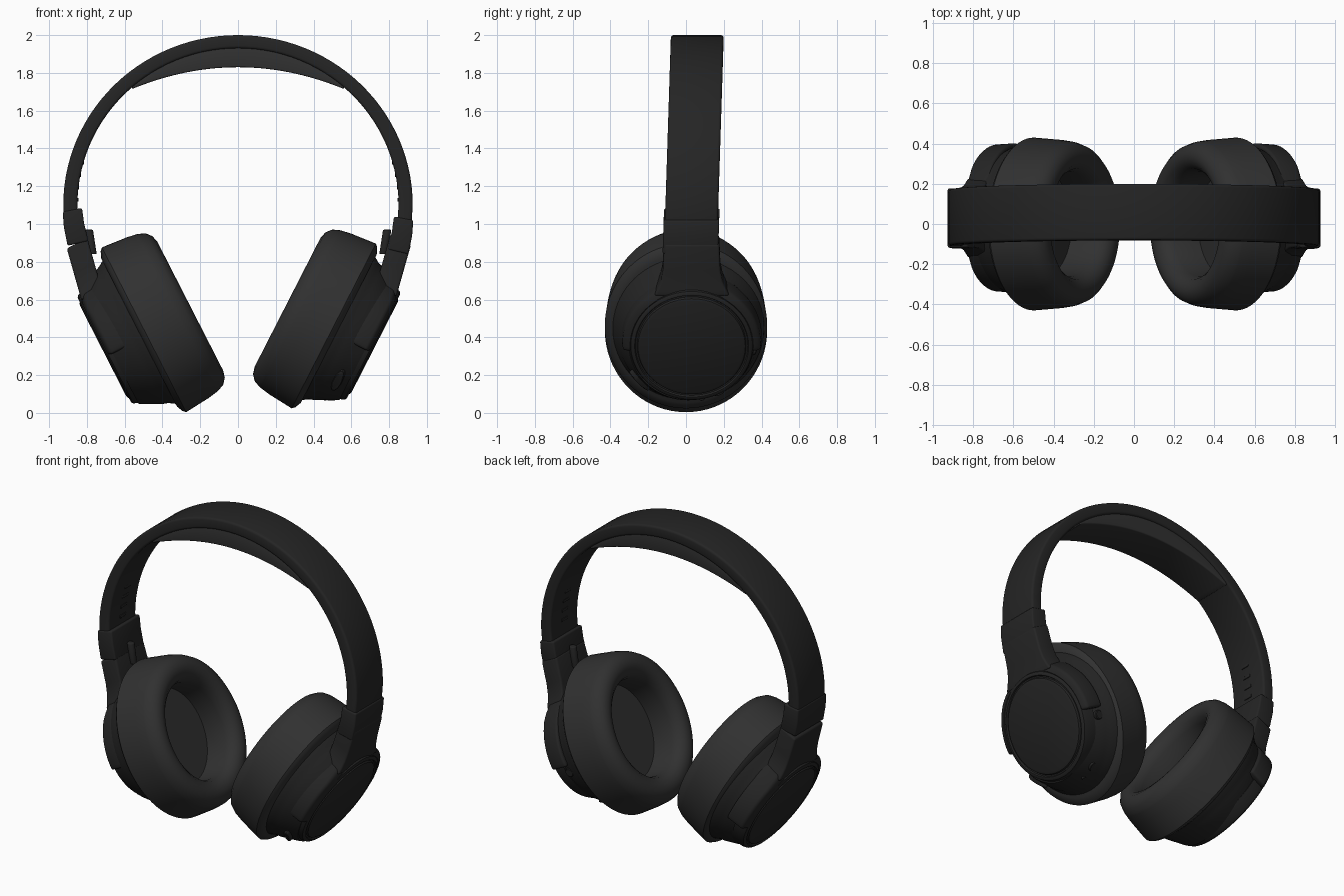
import bpy, bmesh
from math import sin, cos, pi, radians

if "Cube" in bpy.data.objects:
    bpy.data.objects.remove(bpy.data.objects["Cube"])


def material(name, c):
    m = bpy.data.materials.new(name)
    m.diffuse_color = (c, c, c, 1)
    m.use_nodes = True
    m.node_tree.nodes["Principled BSDF"].inputs["Base Color"].default_value = m.diffuse_color
    return m


BLACK = material("black_plastic", 0.018)
SOFT = material("soft_padding", 0.03)


def loft(name, rings, mat=BLACK, bevel=0.0, angle=35):
    """Skin a list of equal vertex rings, cap both ends, bevel and smooth."""
    bm = bmesh.new()
    vs = [[bm.verts.new(p) for p in r] for r in rings]
    n = len(rings[0])
    for a, b in zip(vs, vs[1:]):
        for i in range(n):
            bm.faces.new((a[i], a[(i + 1) % n], b[(i + 1) % n], b[i]))
    bm.faces.new(vs[0])
    bm.faces.new(vs[-1])
    bmesh.ops.recalc_face_normals(bm, faces=bm.faces[:])
    me = bpy.data.meshes.new(name)
    bm.to_mesh(me)
    bm.free()
    ob = bpy.data.objects.new(name, me)
    bpy.context.collection.objects.link(ob)
    me.materials.append(mat)
    bpy.ops.object.select_all(action='DESELECT')
    ob.select_set(True)
    bpy.context.view_layer.objects.active = ob
    if bevel:
        b = ob.modifiers.new("bevel", 'BEVEL')
        b.width, b.segments, b.angle_limit = bevel, 3, radians(40)
        bpy.ops.object.modifier_apply(modifier="bevel")
    bpy.ops.object.shade_smooth_by_angle(angle=radians(angle))
    return ob


def strip(name, outer, inner, w, mat=BLACK, bevel=0.01):
    """Band section between two x-z curves; it leans back slightly with height."""
    rings = []
    for (xo, zo), (xi, zi) in zip(outer, inner):
        yo, yi = 0.06 + (zo - 2) * 0.032, 0.06 + (zi - 2) * 0.032
        rings.append([(xo, yo - w, zo), (xo, yo + w, zo),
                      (xi, yi + w, zi), (xi, yi - w, zi)])
    return loft(name, rings, mat, bevel)


def arc(a, b, t0, t1, n=56):
    ts = [radians(t0 + (t1 - t0) * i / n) for i in range(n + 1)]
    return [(a * cos(t), 1.1 + b * sin(t)) for t in ts]


# Headband
strip("headband",
      [(.905, .94), (.92, 1.02)] + arc(.925, .9, 0, 180) + [(-.92, 1.02), (-.905, .94)],
      [(.83, .94), (.845, 1.02)] + arc(.85, .83, 0, 180) + [(-.845, 1.02), (-.83, .94)],
      0.14, bevel=0.014)

# Padding under the crown
top = arc(.855, .835, 49, 131, 32)
low = [(x, 1.83 - 0.115 * (abs(x) / .56) ** 2) for x, z in top]
strip("crown_pad", top, low, 0.13, SOFT, 0.008)

# Cup profiles: (radius, height along the outward axis)
CUSHION = [(.60, -.06), (.60, -.10), (.61, -.20), (.64, -.24), (.70, -.265), (.78, -.275),
           (.86, -.265), (.92, -.24), (.95, -.205), (.955, -.197), (.975, -.14), (1, 0),
           (.97, .015), (.90, .03)]
SHELL = [(.43, 0), (.425, .03), (.405, .06), (.395, .09), (.375, .13), (.35, .18), (.335, .205)]
DISC = [(.335, .15), (.33, .205), (.322, .228), (.31, .236), (.302, .236), (.297, .226),
        (.289, .226), (.284, .238), (.27, .244)]


def side(s, cx, cz, cuff_z, label):
    def P(v, u, h):
        return (s * (cx + .455 * u + .89 * h), v, cz + .89 * u - .455 * h)

    def revolve(name, prof, rv, ru, v0=0.0, mat=BLACK, n=72):
        loft(label + name, [[P(v0 + r * rv * cos(2 * pi * i / n), r * ru * sin(2 * pi * i / n), h)
                             for i in range(n)] for r, h in prof], mat)

    def stud(name, a, h0, r, rt, rh, rise):
        # Small raised button on the shell wall
        a = radians(a)
        rings = []
        for k, d in ((1, -.03), (1, rise * .7), (.85, rise)):
            rings.append([])
            for i in range(24):
                q = 2 * pi * i / 24
                t, h = k * rt * cos(q), k * rh * sin(q)
                rings[-1].append(P(.012 + .94 * (r + d) * cos(a) - t * sin(a),
                                   (r + d) * sin(a) + t * cos(a), h0 + h))
        loft(label + name, rings)

    revolve("ear_cushion", CUSHION, .43, .49, mat=SOFT)
    revolve("cup_shell", SHELL, .94, 1.0, .012)
    revolve("cup_disc", DISC, 1, 1, .03)

    def bend(u):
        return -.2 * max(0, u - .25)

    # Yoke hugging the upper half of the disc
    rings = []
    for i in range(41):
        a = radians(-6 + 192 * i / 40)
        rings.append([P(.03 + r * cos(a), r * sin(a), h + bend(r * sin(a)))
                      for r, h in ((.32, .10), (.372, .10), (.365, .215), (.32, .235))])
    loft(label + "yoke", rings, bevel=.014)

    # Arm rising from the yoke to the slider
    arm = [(.29, .20), (.33, .18), (.37, .163), (.43, .152), (.57, .146)]
    loft(label + "arm", [[P(.03 - w, u, .11 + bend(u)), P(.03 + w, u, .11 + bend(u)),
                          P(.03 + w, u, .232 + bend(u)), P(.03 - w, u, .232 + bend(u))]
                         for u, w in arm], bevel=.012)

    # Slider cuff around the band end
    zt, zb = cuff_z
    strip(label + "slider_cuff",
          [(s * .928, zt), (s * .922, zt - .08), (s * .902, zb)],
          [(s * .826, zt + .02), (s * .815, zt - .06), (s * .792, zb + .025)], .147)

    # Hinge pin on the inside of the cuff
    loft(label + "hinge_pin", [[(s * (.79 - .02 * (z < .9)) + .022 * cos(pi * i / 8),
                                 .03 + .022 * sin(pi * i / 8), z) for i in range(16)]
                               for z in (.84, .97)], bevel=.006)

    # Adjustment notches on the inner band face
    for i in range(4):
        z = 1.12 + .065 * i
        x = .85 * (1 - ((z - 1.1) / .83) ** 2) ** .5
        strip(label + "notch_%d" % (i + 1), [(s * (x + .01), z), (s * (x + .01), z + .018)],
              [(s * (x - .005), z), (s * (x - .005), z + .018)], .03, bevel=.002)

    if s > 0:
        # Controls and sockets on the right cup
        stud("round_button", -12, .12, .378, .028, .028, .014)
        stud("indicator", 6, .12, .378, .008, .008, .006)
        stud("socket", -62, .13, .372, .03, .016, .010)
        stud("small_socket", -78, .13, .372, .014, .014, .008)
        stud("rocker_button", 222, .15, .362, .075, .024, .018)


side(1, .507, .46, (1.02, .84), "right_")
side(-1, .4975, .44, (1.065, .885), "left_")
